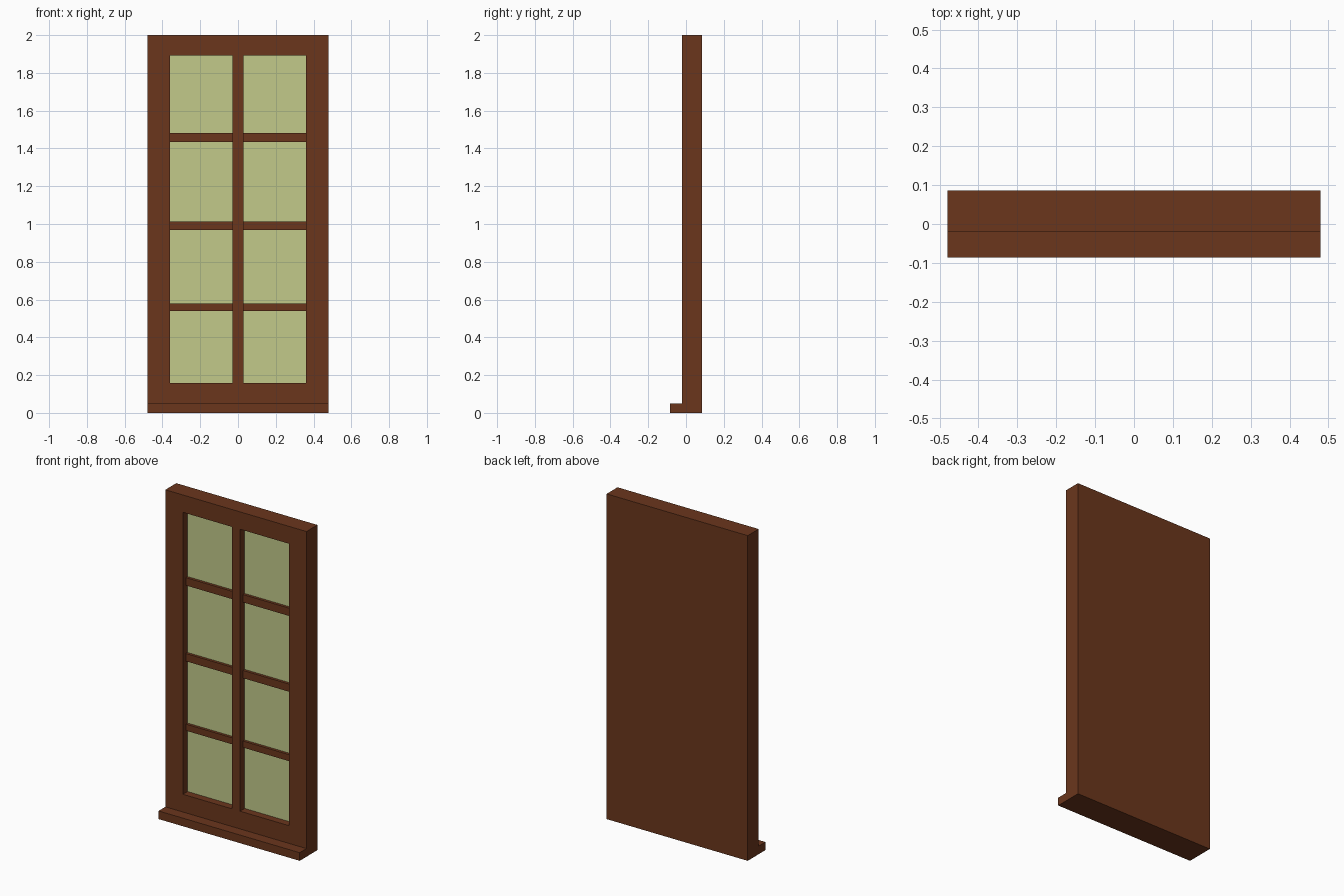
import bpy, bmesh

if "Cube" in bpy.data.objects:
    bpy.data.objects.remove(bpy.data.objects["Cube"])

def material(name, rgb):
    m = bpy.data.materials.new(name)
    m.diffuse_color = (*rgb, 1)
    m.use_nodes = True
    m.node_tree.nodes["Principled BSDF"].inputs["Base Color"].default_value = m.diffuse_color
    return m

WOOD = material("brown_wood", (0.147, 0.037, 0.012))
GLASS = material("green_glass", (0.539, 0.591, 0.254))

W, H = 0.48, 2.0                    # half width, height
FRONT, BACK, PANE = -0.02, 0.086, 0.025
OX, OZ0, OZ1 = 0.361, 0.159, 1.893  # window opening

def finish(bm, name, mat):
    me = bpy.data.meshes.new(name)
    bm.to_mesh(me)
    bm.free()
    me.materials.append(mat)
    ob = bpy.data.objects.new(name, me)
    bpy.context.collection.objects.link(ob)

def box_bm(x0, x1, y0, y1, z0, z1):
    bm = bmesh.new()
    bmesh.ops.create_cube(bm, size=1)
    for v in bm.verts:
        v.co = (x1 if v.co.x > 0 else x0, y1 if v.co.y > 0 else y0, z1 if v.co.z > 0 else z0)
    bm.normal_update()
    return bm

def box(name, mat, *size):
    finish(box_bm(*size), name, mat)

# Frame: solid slab with a rectangular pocket sunk into the front
bm = box_bm(-W, W, FRONT, BACK, 0, H)
face = min(bm.faces, key=lambda f: f.normal.y)
bmesh.ops.inset_region(bm, faces=[face], thickness=0.1)
for v in face.verts:
    v.co = (OX if v.co.x > 0 else -OX, FRONT, OZ1 if v.co.z > 1 else OZ0)
pocket = bmesh.ops.extrude_discrete_faces(bm, faces=[face])["faces"][0]
for v in pocket.verts:
    v.co.y = PANE + 0.005
bmesh.ops.recalc_face_normals(bm, faces=bm.faces)
finish(bm, "window_frame", WOOD)

# Projecting sill
box("sill", WOOD, -W, W, -BACK, FRONT, 0, 0.05)

# Upright glazing bar, flush with the frame
box("vertical_bar", WOOD, -0.028, 0.028, FRONT, PANE + 0.005, OZ0, OZ1)

# Recessed cross bars and the panes between them
bars = [(0.54, 0.58), (0.967, 1.014), (1.433, 1.481)]
bottoms = [OZ0] + [b[1] for b in bars]
tops = [b[0] for b in bars] + [OZ1]
for side, (x0, x1) in {"left": (-OX, -0.028), "right": (0.028, OX)}.items():
    for i, (z0, z1) in enumerate(bars):
        box(f"cross_bar_{side}_{i + 1}", WOOD, x0, x1, 0.008, PANE + 0.005, z0, z1)
    for i, (z0, z1) in enumerate(zip(bottoms, tops)):
        box(f"glass_pane_{side}_{i + 1}", GLASS, x0, x1, PANE, PANE + 0.005, z0, z1)
